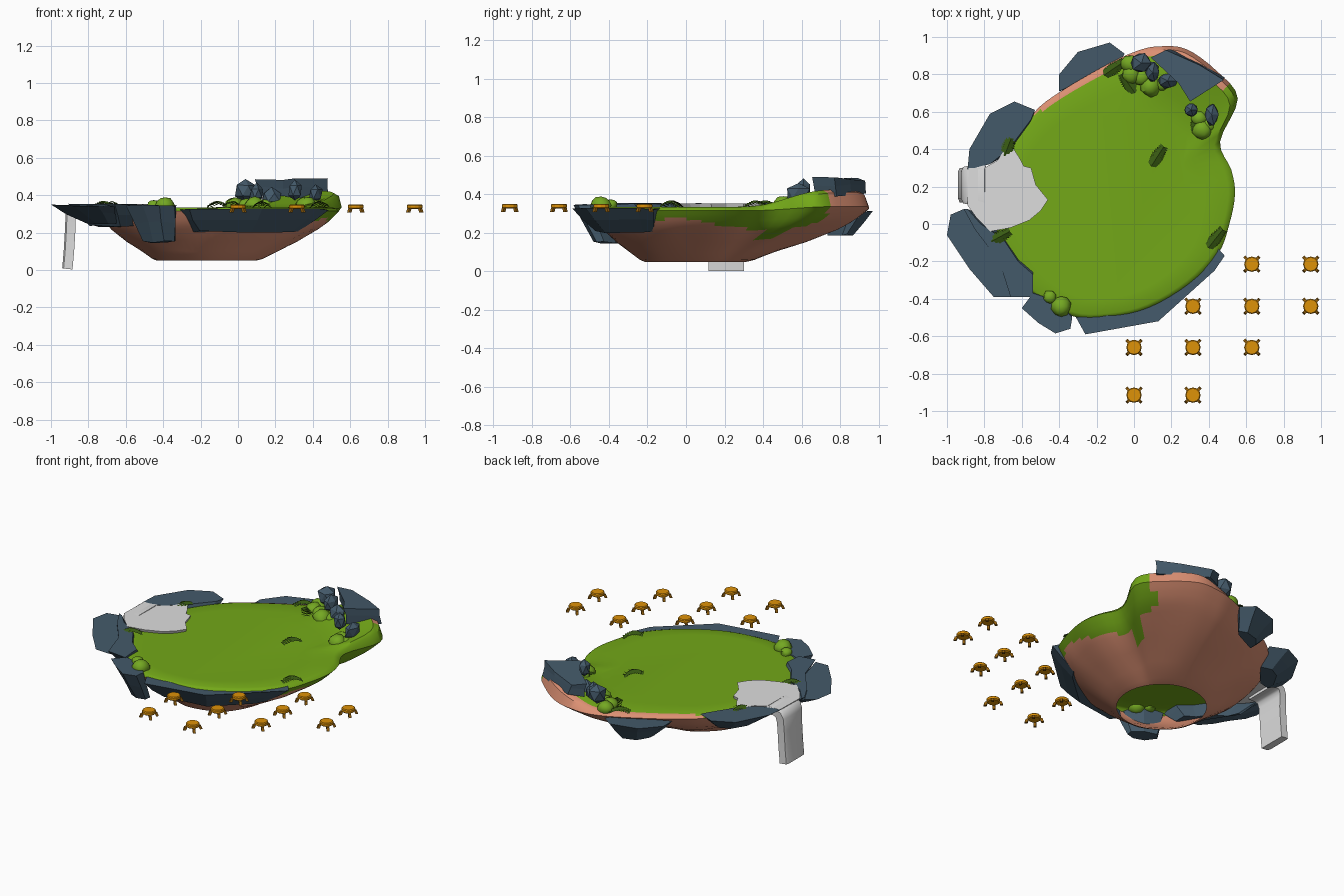
import bpy, bmesh, math, random
from mathutils import Vector

if "Cube" in bpy.data.objects:
    bpy.data.objects.remove(bpy.data.objects["Cube"])

random.seed(4)

def mat(name, r, g, b):
    m = bpy.data.materials.new(name)
    f = lambda c: (c / 255 / 12.92) if c < 11 else ((c / 255 + 0.055) / 1.055) ** 2.4
    m.diffuse_color = (f(r), f(g), f(b), 1)
    m.use_nodes = True
    m.node_tree.nodes["Principled BSDF"].inputs["Base Color"].default_value = m.diffuse_color
    return m

GRASS = mat("grass_green", 115, 168, 24)
EARTH = mat("peach_earth", 220, 144, 115)
SLATE = mat("slate_blue", 68, 90, 106)
WATER = mat("pale_water", 222, 222, 222)
BUSH = mat("bush_green", 116, 168, 34)
FERN = mat("fern_green", 56, 90, 18)
SEAT = mat("orange_wood", 222, 146, 8)
WOOD = mat("brown_wood", 150, 98, 14)

def finish(name, bm, mats, smooth=None, normals=True):
    if normals:
        bmesh.ops.recalc_face_normals(bm, faces=bm.faces)
    me = bpy.data.meshes.new(name)
    bm.to_mesh(me)
    bm.free()
    for m in mats:
        me.materials.append(m)
    ob = bpy.data.objects.new(name, me)
    bpy.context.collection.objects.link(ob)
    if smooth:
        bpy.ops.object.select_all(action='DESELECT')
        bpy.context.view_layer.objects.active = ob
        ob.select_set(True)
        bpy.ops.object.shade_smooth_by_angle(angle=math.radians(smooth))
    return ob

def bridge(bm, a, b):
    n = len(a)
    return [bm.faces.new((a[i], a[(i + 1) % n], b[(i + 1) % n], b[i])) for i in range(n)]

# ---- island: outline points are x, y, extra bank height ----
OUT = [(.54, .16, 0), (.52, .29, 0), (.46, .44, .015), (.555, .67, .075), (.44, .82, .09), (.28, .935, .085),
       (.14, .95, .04), (.03, .93, .01), (-.13, .86, 0), (-.39, .71, 0), (-.54, .59, 0), (-.69, .37, 0),
       (-.75, .15, 0), (-.72, -.08, 0), (-.57, -.35, 0), (-.34, -.49, 0), (-.13, -.50, 0), (.08, -.45, 0),
       (.30, -.32, 0), (.45, -.16, 0), (.51, .0, 0)]
ring = []
for i in range(len(OUT)):
    p = [Vector(OUT[(i + k) % len(OUT)]) for k in (-1, 0, 1, 2)]
    for t in (0, .25, .5, .75):
        ring.append(.5 * (2 * p[1] + (p[2] - p[0]) * t + (2 * p[0] - 5 * p[1] + 4 * p[2] - p[3]) * t * t
                          + (3 * p[1] - p[0] - 3 * p[2] + p[3]) * t ** 3))
C = Vector((-.17, .05, 0))

def loop(bm, t, zf, hole=.265):
    vs = []
    for p in ring:
        d = Vector((p.x, p.y, 0)) - C
        a = math.atan2(d.y, d.x)
        q = C + d * (1 - t) + d.normalized() * hole * t
        vs.append(bm.verts.new((q.x, q.y, zf(max(p.z, 0), a))))
    return vs

# grass cap with its rounded lip and raised back-right bank
bm = bmesh.new()
lip = loop(bm, 0, lambda h, a: .315 + .25 * h)
edge = loop(bm, .03, lambda h, a: .328 + .9 * h)
top = loop(bm, .08, lambda h, a: .335 + h)
slope = loop(bm, .35, lambda h, a: .335 + .22 * h)
flat = loop(bm, .5, lambda h, a: .335)
for f in bridge(bm, lip, edge) + bridge(bm, edge, top):
    c = f.calc_center_median()
    if c.y > .73 or (c.y > .6 and c.x < 0):
        f.material_index = 1
bridge(bm, top, slope)
bridge(bm, slope, flat)
bm.faces.new(flat)
finish("grass_top", bm, [GRASS, EARTH], 40)

# earth underside, open at the bottom, with grass hanging over its right side
bm = bmesh.new()
levels = [(0, .315), (.035, .297), (.07, .28), (.105, .265), (.14, .25), (.195, .232), (.25, .215), (.5, .155),
          (.75, .1), (.92, .06), (1, .05)]
wave = lambda t, a: .006 * math.sin(a * 7 + t * 5) * t * (1 - t) * 4
rings = [loop(bm, t, lambda h, a, z=z, t=t: z + .25 * h * (1 - t) + wave(t, a)) for t, z in levels]
for k in range(len(rings) - 1):
    for f in bridge(bm, rings[k], rings[k + 1]):
        c = f.calc_center_median() - C
        a = math.atan2(c.y, c.x)
        depth = 2 + 3.8 * math.exp(-((a - .55) / .4) ** 2) + .7 * math.sin(a * 11)
        if -1.0 < a < 1.15 and k < depth and c.y < .68:
            f.material_index = 1
finish("earth_underside", bm, [EARTH, GRASS], 35)

# ---- slate slabs: flat top outline tapering down towards the island ----
def slab(name, pts, zt, zb, taper=.7, shift=(0, 0), material=SLATE, smooth=None, jit=.006):
    bm = bmesh.new()
    n = len(pts)
    cx, cy = sum(p[0] for p in pts) / n, sum(p[1] for p in pts) / n
    rows = []
    for f in (0, .45, 1):
        s = 1 - (1 - taper) * f
        rows.append([bm.verts.new((cx + (x - cx) * s + shift[0] * f + random.uniform(-jit, jit) * (f > 0),
                                   cy + (y - cy) * s + shift[1] * f,
                                   zt + (zb - zt) * f + random.uniform(-jit, jit))) for x, y in pts])
    bridge(bm, rows[0], rows[1])
    bridge(bm, rows[1], rows[2])
    bm.faces.new(rows[0])
    bm.faces.new(rows[2])
    return finish(name, bm, [material], smooth)

slab("slate_back_left", [(-.40, .71), (-.40, .80), (-.30, .92), (-.13, .97), (-.05, .91), (-.08, .86)],
     .31, .19, .5, (.03, -.05))
slab("slate_left_upper", [(-.89, .29), (-.88, .40), (-.77, .59), (-.64, .655), (-.53, .61), (-.55, .56),
                          (-.67, .40), (-.77, .32)], .35, .25, .5, (.07, -.03))
slab("slate_left_lower_outer", [(-1, -.06), (-.98, .05), (-.91, .08), (-.85, -.03), (-.72, -.20), (-.66, -.39),
                                (-.75, -.39), (-.88, -.24)], .345, .25, .5, (.11, .03))
slab("slate_left_lower_inner", [(-.91, .08), (-.89, .08), (-.82, 0), (-.70, -.08), (-.62, -.2), (-.54, -.27),
                                (-.54, -.39), (-.66, -.39), (-.72, -.20), (-.85, -.03)], .35, .235, .65, (.05, .03))
slab("slate_front_left", [(-.6, -.45), (-.54, -.37), (-.42, -.41), (-.33, -.5), (-.34, -.56), (-.42, -.585),
                          (-.51, -.53)], .345, .15, .65, (.04, .07))
slab("slate_front_long", [(-.31, -.5), (-.13, -.48), (.13, -.42), (.30, -.29), (.45, -.13), (.485, -.17),
                          (.43, -.25), (.13, -.52), (-.26, -.59)], .325, .205, .72, (-.06, .06))
slab("slate_bank_slab", [(.09, .89), (.17, .93), (.35, .85), (.48, .77), (.30, .655), (.24, .75)],
     .478, .395, .95, (.01, .01), jit=.012)

# ---- boulders and bushes ----
def ball(name, x, y, z, r, material, squash=(1, 1, 1), sub=1, jit=0., smooth=None):
    bm = bmesh.new()
    bmesh.ops.create_icosphere(bm, subdivisions=sub, radius=1)
    for v in bm.verts:
        k = r * (1 + random.uniform(-jit, jit))
        v.co = Vector((x + v.co.x * k * squash[0], y + v.co.y * k * squash[1], z + v.co.z * k * squash[2]))
    finish(name, bm, [material], smooth)

for i, (x, y, z, r, s) in enumerate([(.04, .86, .425, .058, (1, 1, 1.1)), (.10, .81, .41, .05, (.8, 1.2, 1.1)),
                                     (.18, .765, .39, .055, (1.1, .8, .9)), (.305, .61, .425, .038, (1, 1, 1.5)),
                                     (.415, .585, .405, .05, (.8, 1.3, 1.1))]):
    ball(f"boulder_{i + 1}", x, y, z, r, SLATE, s, 1, .1)
for i, (x, y, r) in enumerate([(-.02, .855, .05), (-.015, .80, .05), (.04, .785, .045), (.09, .735, .055),
                               (.15, .75, .04), (.365, .505, .055), (.35, .565, .045), (.40, .53, .04),
                               (-.45, -.39, .036), (-.39, -.44, .053)]):
    ball(f"bush_{i + 1}", x, y, .345, r, BUSH, (1, 1, .85), 2, .08, 40)

# ---- ferns: arched stems with paired leaflets ----
def fern(name, x, y, ang, length=.11):
    bm = bmesh.new()
    ca, sa = math.cos(ang), math.sin(ang)
    put = lambda u, w, z: bm.verts.new((x + ca * u - sa * w, y + sa * u + ca * w, .34 + z))
    for k in range(10):
        u = length * (k / 9 - .5)
        z = .028 * math.cos(u / length * 2.6)
        w = .036 * (1 - .5 * abs(k / 9 - .4))
        for s in (-1, 1):
            bm.faces.new((put(u - .007, 0, z), put(u + .008, 0, z), put(u + .015, s * w, z - .014),
                          put(u + .003, s * w * .85, z - .012)))
    finish(name, bm, [FERN], normals=False)

for i, (x, y, a) in enumerate([(.125, .36, 1.0), (-.11, .83, .6), (-.03, .75, 2.2), (-.675, .41, 1.2),
                               (-.72, -.07, .5), (.435, -.08, .9), (.335, .535, 1.5)]):
    fern(f"fern_{i + 1}", x, y, a)

# ---- pond and waterfall ----
slab("pond", [(-.89, .10), (-.885, .30), (-.80, .30), (-.73, .34), (-.69, .40), (-.645, .405), (-.61, .35),
              (-.59, .31), (-.55, .30), (-.525, .21), (-.46, .13), (-.50, .07), (-.56, .02), (-.66, -.02),
              (-.77, -.04), (-.84, .03)], .352, .325, .95, material=WATER, jit=0)
bm = bmesh.new()
path = [(-.80, .353), (-.87, .351), (-.905, .338), (-.922, .30), (-.925, .22), (-.932, .10), (-.94, .01)]
inner = [(-.80, .31), (-.85, .31), (-.862, .30), (-.868, .27), (-.87, .2), (-.876, .10), (-.885, .003)]
rows = []
for i, ((ox, oz), (ix, iz)) in enumerate(zip(path, inner)):
    w = (.105, .105, .101, .097, .092, .092, .092)[i]
    rows.append([bm.verts.new((x, .208 + s * w, z)) for x, s, z in
                 ((ox + .008, -1, oz - .002), (ox, -.8, oz), (ox, .8, oz), (ox + .008, 1, oz - .002),
                  (ix, 1, iz), (ix, -1, iz))])
for a, b in zip(rows, rows[1:]):
    bridge(bm, a, b)
bm.faces.new(rows[0])
bm.faces.new(rows[-1])
finish("waterfall", bm, [WATER], 50)

# ---- floating stools: round seat with four splayed legs ----
def stool(name, x, y):
    bm = bmesh.new()
    n = 12
    rows = [[bm.verts.new((x + r * math.cos(2 * math.pi * k / n), y + r * math.sin(2 * math.pi * k / n), z))
             for k in range(n)] for r, z in ((.034, .326), (.041, .332), (.041, .346), (.036, .351))]
    for a, b in zip(rows, rows[1:]):
        bridge(bm, a, b)
    bm.faces.new(rows[0])
    bm.faces.new(rows[-1])
    for k in range(4):
        a = math.pi / 4 + k * math.pi / 2
        d, s = Vector((math.cos(a), math.sin(a), 0)), Vector((-math.sin(a), math.cos(a), 0)) * .008
        legs = [[bm.verts.new(Vector((x, y, z)) + d * (r + e) + s * q) for e, q in
                 ((-.009, -1), (.008, -1), (.008, 1), (-.009, 1))]
                for r, z in ((.024, .335), (.042, .328), (.050, .307))]
        fs = bridge(bm, legs[0], legs[1]) + bridge(bm, legs[1], legs[2])
        for f in fs + [bm.faces.new(legs[2])]:
            f.material_index = 1
    finish(name, bm, [SEAT, WOOD])

spots = {0: (-.66, -.915), .315: (-.44, -.66, -.915), .63: (-.215, -.44, -.66), .945: (-.215, -.44)}
for x, ys in spots.items():
    for j, y in enumerate(ys):
        stool(f"stool_{int(x * 1000)}_{j + 1}", x, y)
